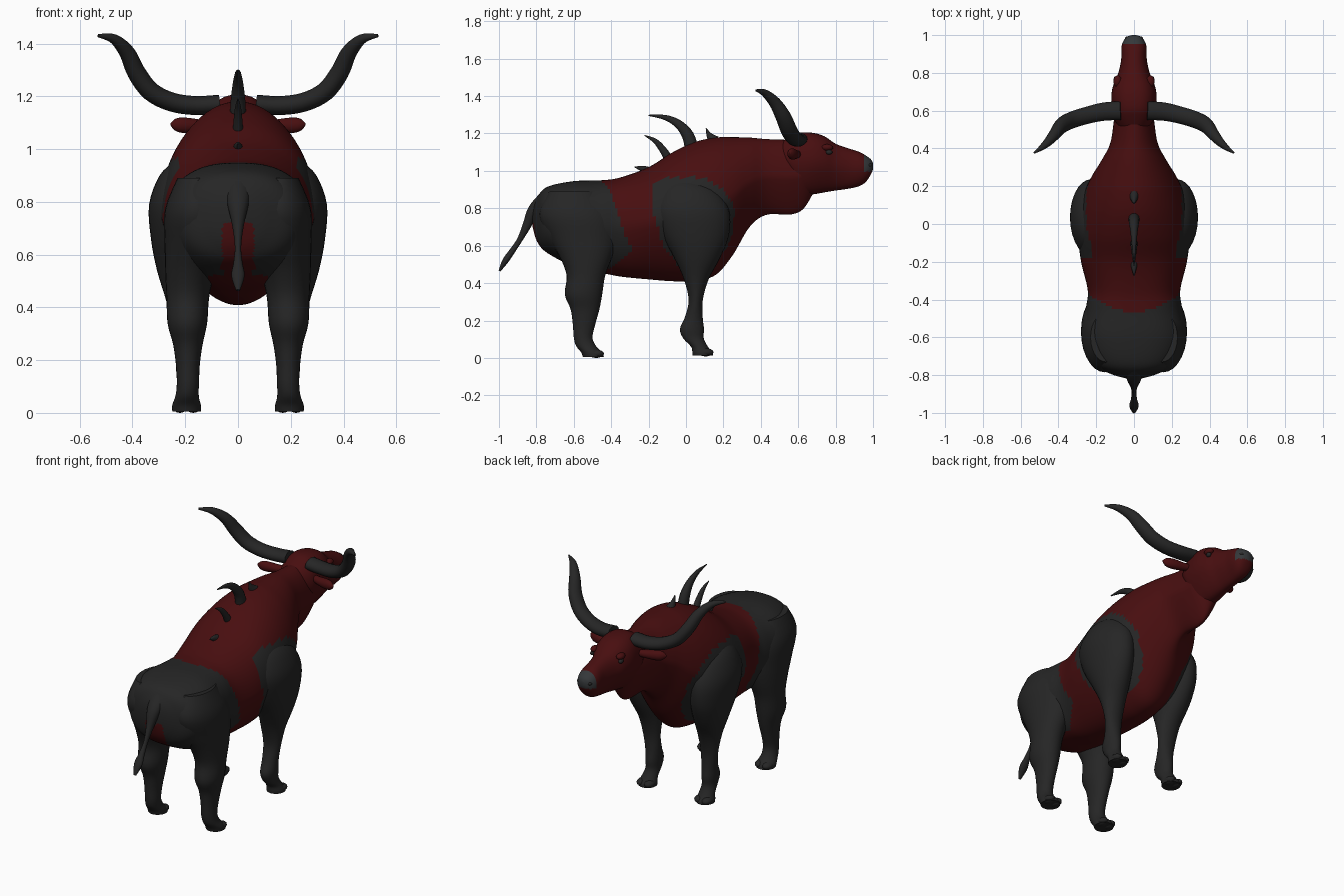
import bpy, bmesh, math
from mathutils import Vector

X, Y, Z = Vector((1, 0, 0)), Vector((0, 1, 0)), Vector((0, 0, 1))


def material(name, col):
    m = bpy.data.materials.new(name)
    m.diffuse_color = (*col, 1)
    return m


RED = material("dark red hide", (0.065, 0.0045, 0.005))
BLACK = material("charcoal hide", (0.019, 0.019, 0.019))
GREY = material("nose grey", (0.035, 0.039, 0.042))


def lerp(table, t):
    """Piecewise linear lookup in a short table of (t, value)."""
    if t <= table[0][0]:
        return table[0][1]
    for (a, va), (b, vb) in zip(table, table[1:]):
        if t <= b:
            return va + (vb - va) * (t - a) / (b - a)
    return table[-1][1]


def smooth_rows(rows, n):
    """Catmull-Rom interpolation of section rows."""
    rows = [tuple(r) + (2, 0)[len(r) - 5:] if len(r) < 7 else tuple(r) for r in rows]
    out = []
    for i in range(len(rows) - 1):
        p0, p1, p2 = rows[max(i - 1, 0)], rows[i], rows[i + 1]
        p3 = rows[min(i + 2, len(rows) - 1)]
        for k in range(n):
            t = k / n
            out.append([b + 0.5 * t * (c - a + t * (2 * a - 5 * b + 4 * c - d + t * (3 * (b - c) + d - a)))
                        for a, b, c, d in zip(p0, p1, p2, p3)])
    out.append(list(rows[-1]))
    return out


def loft(name, rows, mats, ref=X, axis=None, sides=24, n=4, rule=None, mirror=False):
    """Skin rings (x, y, z, width radius, height radius, exponent, lower taper)."""
    rows = smooth_rows(rows, n)
    pts = [Vector(r[:3]) for r in rows]
    bm = bmesh.new()
    rings = []
    for i, r in enumerate(rows):
        t = axis or (pts[min(i + 1, len(pts) - 1)] - pts[max(i - 1, 0)]).normalized()
        v = ref.cross(t).normalized()
        u = t.cross(v).normalized()
        ring = []
        for k in range(sides):
            a = 2 * math.pi * k / sides
            c, s = math.cos(a), math.sin(a)
            e = 2 / r[5]
            pu = math.copysign(abs(c) ** e, c) * max(r[3], 0.001)
            pv = math.copysign(abs(s) ** e, s)
            pu *= 1 - r[6] * max(0, -pv)
            ring.append(bm.verts.new(pts[i] + u * pu + v * pv * max(r[4], 0.001)))
        rings.append(ring)
    for a, b in zip(rings, rings[1:]):
        for k in range(sides):
            j = (k + 1) % sides
            bm.faces.new((a[k], a[j], b[j], b[k]))
    bm.faces.new(rings[0])
    bm.faces.new(rings[-1])
    bmesh.ops.recalc_face_normals(bm, faces=bm.faces)
    if rule:
        for f in bm.faces:
            f.material_index = rule(f.calc_center_median())
    return finish(name, bm, mats, mirror)


def finish(name, bm, mats, mirror=False):
    me = bpy.data.meshes.new(name)
    bm.to_mesh(me)
    bm.free()
    ob = bpy.data.objects.new(name, me)
    bpy.context.collection.objects.link(ob)
    for m in mats:
        me.materials.append(m)
    bpy.context.view_layer.objects.active = ob
    for o in bpy.context.selected_objects:
        o.select_set(False)
    ob.select_set(True)
    bpy.ops.object.shade_smooth_by_angle(angle=math.radians(50))
    if mirror:
        ob.modifiers.new("mirror", 'MIRROR').use_mirror_merge = False
    return ob


def blob(name, loc, size, mat):
    """Mirrored ellipsoid."""
    bm = bmesh.new()
    bmesh.ops.create_uvsphere(bm, u_segments=14, v_segments=8, radius=1)
    for v in bm.verts:
        v.co = Vector([l + c * s for l, c, s in zip(loc, v.co, size)])
    finish(name, bm, [mat], True)


def slices(table):
    """(y, bottom, top, half width, exponent, taper) to loft rows."""
    return [(0, y, (b + t) / 2, w, (t - b) / 2, e, tp) for y, b, t, w, e, tp in table]


# Torso and neck: black rump and shoulder patches on a red hide
RUMP = [(0.44, -0.42), (0.52, -0.35), (0.57, -0.29), (0.73, -0.35), (0.94, -0.42)]
SHOULDER_BACK = [(0.48, -0.03), (0.6, -0.12), (0.82, -0.19), (0.93, -0.17), (0.965, -0.12)]
SHOULDER_FRONT = [(0.48, 0.17), (0.66, 0.25), (0.8, 0.26), (0.9, 0.21), (0.965, 0.1)]


def hide(c):
    x = abs(c.x)
    if c.y < lerp(RUMP, c.z) - 0.06 * max(0, 1 - x / 0.2):
        return 0 if (c.z < 0.72 and x < 0.06) or (c.z < 0.52 and x < 0.12) else 1
    patch = lerp(SHOULDER_BACK, c.z) < c.y < lerp(SHOULDER_FRONT, c.z)
    return int(patch and 0.48 < c.z < 0.965 and x > 0.12)


loft("torso", slices([
    (-0.82, 0.70, 0.80, 0.03, 2, 0), (-0.795, 0.62, 0.86, 0.12, 2.2, 0),
    (-0.74, 0.56, 0.915, 0.215, 2.4, 0), (-0.6, 0.49, 0.945, 0.272, 2.5, 0.1),
    (-0.45, 0.455, 0.95, 0.255, 2.5, 0.2), (-0.35, 0.435, 0.965, 0.245, 2.4, 0.25),
    (-0.2, 0.42, 1.02, 0.28, 2.2, 0.3), (-0.07, 0.41, 1.10, 0.295, 2.1, 0.3),
    (0.05, 0.412, 1.155, 0.29, 2.0, 0.3), (0.16, 0.445, 1.178, 0.265, 2.0, 0.3),
    (0.25, 0.55, 1.18, 0.225, 2, 0.3), (0.34, 0.70, 1.178, 0.17, 2, 0.3),
    (0.43, 0.765, 1.17, 0.125, 2, 0.4), (0.56, 0.767, 1.165, 0.105, 2, 0.5),
    (0.63, 0.80, 1.16, 0.095, 2, 0.5), (0.69, 0.90, 1.12, 0.07, 2, 0.3),
]), [RED, BLACK], axis=Y, sides=80, n=7, rule=hide)

# Head with grey nose pad
loft("head", slices([
    (0.5, 1.0, 1.15, 0.07, 2, 0.2), (0.56, 0.92, 1.185, 0.108, 2.3, 0.3),
    (0.61, 0.87, 1.205, 0.116, 2.5, 0.35), (0.68, 0.875, 1.203, 0.12, 2.5, 0.4),
    (0.74, 0.885, 1.185, 0.108, 2.4, 0.4), (0.80, 0.895, 1.145, 0.083, 2.3, 0.35),
    (0.87, 0.905, 1.12, 0.068, 2.3, 0.25), (0.93, 0.92, 1.10, 0.067, 2.3, 0.2),
    (0.965, 0.945, 1.08, 0.058, 2.3, 0.1), (0.99, 0.985, 1.06, 0.038, 2.2, 0),
    (1.0, 1.01, 1.04, 0.012, 2, 0),
]), [RED, GREY], axis=Y, sides=36, n=5, rule=lambda c: int(c.y > 0.95 and c.z > 0.998))
blob("eyes", (0.096, 0.765, 1.10), (0.012, 0.018, 0.013), BLACK)
blob("brows", (0.087, 0.755, 1.125), (0.022, 0.032, 0.018), RED)
blob("nostrils", (0.035, 0.98, 1.03), (0.014, 0.014, 0.011), BLACK)

# Horns sweep outward, up and back
loft("horns", [
    (0.07, 0.60, 1.17, 0.05, 0.036), (0.16, 0.595, 1.165, 0.048, 0.036),
    (0.25, 0.575, 1.178, 0.045, 0.036), (0.33, 0.55, 1.218, 0.045, 0.036),
    (0.385, 0.52, 1.29, 0.042, 0.035), (0.42, 0.475, 1.365, 0.032, 0.03),
    (0.47, 0.42, 1.417, 0.02, 0.019), (0.53, 0.375, 1.43, 0.004, 0.006),
], [BLACK], ref=Y, sides=16, mirror=True)

# Ears
loft("ears", [
    (0.09, 0.60, 1.09, 0.018, 0.018), (0.14, 0.585, 1.088, 0.024, 0.024),
    (0.20, 0.57, 1.09, 0.026, 0.03), (0.235, 0.56, 1.093, 0.018, 0.024),
    (0.256, 0.555, 1.095, 0.003, 0.004),
], [RED], ref=Y, sides=14, mirror=True)

# Front legs from shoulder to hoof
loft("front_legs", [
    (0.17, -0.01, 0.955, 0.07, 0.08), (0.205, 0.015, 0.90, 0.092, 0.15),
    (0.225, 0.03, 0.79, 0.112, 0.20), (0.225, 0.05, 0.66, 0.105, 0.18),
    (0.215, 0.06, 0.54, 0.092, 0.125), (0.20, 0.055, 0.42, 0.071, 0.066),
    (0.195, 0.052, 0.31, 0.054, 0.038), (0.19, 0.042, 0.22, 0.046, 0.047),
    (0.19, 0.032, 0.155, 0.044, 0.064), (0.19, 0.04, 0.105, 0.04, 0.055),
    (0.193, 0.072, 0.06, 0.045, 0.045), (0.195, 0.088, 0.03, 0.053, 0.054),
    (0.195, 0.09, 0.013, 0.052, 0.054),
], [BLACK], axis=-Z, sides=28, mirror=True)

# Hind legs from thigh to hoof
loft("hind_legs", [
    (0.15, -0.60, 0.89, 0.08, 0.13), (0.155, -0.58, 0.77, 0.122, 0.205),
    (0.16, -0.55, 0.64, 0.118, 0.185), (0.18, -0.535, 0.54, 0.096, 0.14),
    (0.19, -0.535, 0.44, 0.081, 0.103), (0.192, -0.548, 0.34, 0.075, 0.10),
    (0.19, -0.54, 0.26, 0.056, 0.077), (0.19, -0.545, 0.18, 0.045, 0.06),
    (0.19, -0.55, 0.11, 0.042, 0.05), (0.193, -0.535, 0.065, 0.044, 0.053),
    (0.195, -0.505, 0.03, 0.054, 0.056), (0.195, -0.495, 0.005, 0.054, 0.056),
], [BLACK], axis=-Z, sides=28, mirror=True)

# Two toes on every hoof
for label, y, z in (("front", 0.105, 0.03), ("hind", -0.48, 0.022)):
    for side, x in (("inner", 0.17), ("outer", 0.22)):
        blob(f"{label}_{side}_toes", (x, y, z), (0.029, 0.042, 0.022), BLACK)

# Tail with a tuft
loft("tail", [
    (0, -0.76, 0.86, 0.05, 0.03), (0, -0.815, 0.79, 0.04, 0.032),
    (0, -0.85, 0.71, 0.022, 0.024), (0, -0.89, 0.63, 0.012, 0.015),
    (0, -0.93, 0.57, 0.017, 0.016), (0, -0.965, 0.52, 0.025, 0.017),
    (0, -0.997, 0.465, 0.008, 0.006),
], [BLACK], sides=14)

# Curved spikes along the back
for label, path in {
    "long": [(0.03, 1.12, 0.036), (0.01, 1.19, 0.032), (-0.04, 1.25, 0.023), (-0.11, 1.285, 0.014), (-0.2, 1.297, 0.003)],
    "middle": [(-0.09, 1.06, 0.024), (-0.125, 1.115, 0.019), (-0.165, 1.16, 0.013), (-0.222, 1.19, 0.002)],
    "rear": [(-0.19, 0.99, 0.03), (-0.235, 1.012, 0.016), (-0.275, 1.02, 0.002)],
    "front": [(0.15, 1.16, 0.033), (0.125, 1.19, 0.016), (0.107, 1.228, 0.002)],
}.items():
    loft(f"{label}_back_spike", [(0, y, z, r * 0.85, r) for y, z, r in path], [BLACK], sides=12)
